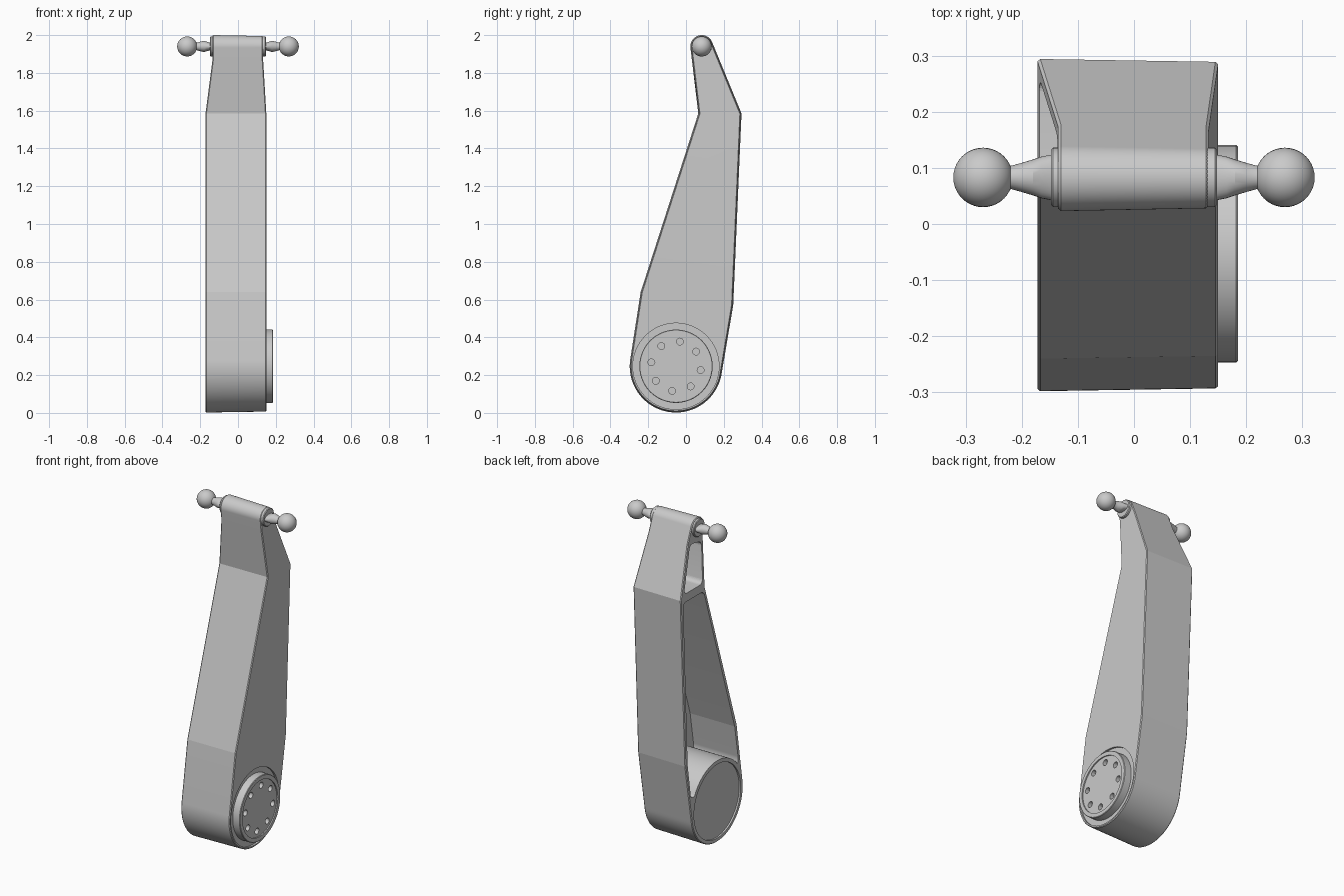
import bpy, bmesh
from math import sin, cos, pi, radians
from mathutils import Vector, Matrix

cube = bpy.data.objects.get("Cube")
if cube:
    bpy.data.objects.remove(cube)

grey = bpy.data.materials.new("plain_grey")
grey.use_nodes = True
COLOUR = (0.59, 0.59, 0.59, 1)
grey.diffuse_color = COLOUR
grey.node_tree.nodes["Principled BSDF"].inputs["Base Color"].default_value = COLOUR

LEFT, RIGHT = 0.15, -0.172       # side planes of the arm
HUB = (-0.053, 0.247)            # hub centre in y, z
PIN = (0.083, 1.94)              # pin centre in y, z


def arc(centre, r, a, b, n):
    angles = [radians(a + (b - a) * i / n) for i in range(n + 1)]
    return [(centre[0] + r * cos(t), centre[1] + r * sin(t)) for t in angles]


def circle(centre, r, n=96):
    return arc(centre, r, 0, 360, n)[:-1]


def neighbours(points):
    pts = [Vector(p) for p in points]
    return zip(pts[-1:] + pts[:-1], pts, pts[1:] + pts[:1])


def shrink(points, d):
    """Move an anticlockwise outline inwards by d."""
    out = []
    for a, b, c in neighbours(points):
        u, v = (b - a).normalized(), (c - b).normalized()
        n, m = Vector((u.y, -u.x)), Vector((v.y, -v.x))
        out.append(b - (n + m) * d / (1 + n.dot(m)))
    return out


def fillet(points, r, steps=8):
    """Round the clear corners of an outline."""
    out = []
    for a, b, c in neighbours(points):
        if (b - a).angle(c - b) < 0.2:
            out.append(b)
            continue
        k = min(r, 0.45 * (a - b).length, 0.45 * (c - b).length)
        p, q = b + (a - b).normalized() * k, b + (c - b).normalized() * k
        for i in range(steps + 1):
            t = i / steps
            out.append(p * (1 - t) ** 2 + b * 2 * t * (1 - t) + q * t * t)
    return out


def ring(bm, points, x):
    return [bm.verts.new((x, p[0], p[1])) for p in points]


def wall(bm, a, b):
    for i in range(len(a)):
        bm.faces.new((a[i - 1], a[i], b[i], b[i - 1]))


def fill(bm, *rings):
    """Fill the first ring flat, leaving the other rings as holes."""
    edges = [bm.edges.get((r[i - 1], r[i])) for r in rings for i in range(len(r))]
    bmesh.ops.triangle_fill(bm, use_beauty=True, edges=edges, normal=(1, 0, 0))


def pocket(bm, points, x0, x1):
    """Sink a walled pocket with a flat floor and return its rim."""
    rim, floor = ring(bm, points, x0), ring(bm, points, x1)
    wall(bm, rim, floor)
    bm.faces.new(floor)
    return rim


def make(name, bm, sharp=30):
    bmesh.ops.recalc_face_normals(bm, faces=bm.faces[:])
    for f in bm.faces:
        f.smooth = True
    for e in bm.edges:
        e.smooth = e.calc_face_angle(0) < radians(sharp)
    mesh = bpy.data.meshes.new(name)
    bm.to_mesh(mesh)
    bm.free()
    mesh.materials.append(grey)
    ob = bpy.data.objects.new(name, mesh)
    bpy.context.collection.objects.link(ob)


def loft(rings, centre, n=32):
    """Skin ellipses given as (x, y radius, z radius)."""
    bm = bmesh.new()
    loops = [ring(bm, [(centre[0] + ry * cos(2 * pi * i / n),
                        centre[1] + rz * sin(2 * pi * i / n)) for i in range(n)], x)
             for x, ry, rz in rings]
    for a, b in zip(loops, loops[1:]):
        wall(bm, a, b)
    bm.faces.new(loops[0])
    bm.faces.new(loops[-1])
    return bm


# Arm: bent outline with chamfered rims, slightly smaller on the left side
outline = (arc(HUB, 0.245, 172, 352, 52) + [(0.25, 0.57), (0.294, 1.585)]
           + arc(PIN, 0.06, 21, 187, 48) + [(0.065, 1.585), (-0.24, 0.64)])
bm = bmesh.new()
shell = [ring(bm, shrink(outline, d), x) for x, d in
         ((RIGHT, 0.004), (RIGHT + 0.005, 0), (LEFT - 0.005, 0.005), (LEFT, 0.009))]
for a, b in zip(shell, shell[1:]):
    wall(bm, a, b)

# Two deep pockets and a shallow drum recess on the right side
lower = arc(HUB, 0.245, 27, 142, 24) + [(-0.252, 0.43), (-0.218, 0.635),
         (0.077, 1.562), (0.271, 1.562), (0.23, 0.57), (0.198, 0.36)]
upper = [(0.083, 1.61), (0.26, 1.61), (0.155, 1.865), (0.05, 1.845)]
fill(bm, shell[0],
     pocket(bm, fillet(lower, 0.03), RIGHT, 0.125),
     pocket(bm, fillet(upper, 0.03), RIGHT, 0.1),
     pocket(bm, circle(HUB, 0.222), RIGHT, RIGHT + 0.01))

# Recess around the hub on the left side
fill(bm, shell[-1], pocket(bm, circle(HUB, 0.228), LEFT, LEFT - 0.012))

# Narrow the arm towards the pin
for height in (1.585, 1.87):
    bmesh.ops.bisect_plane(bm, geom=bm.verts[:] + bm.edges[:] + bm.faces[:],
                           dist=0.002, plane_co=(0, 0, height), plane_no=(0, 0, 1))
for v in bm.verts:
    t = min(max((v.co.z - 1.585) / 0.285, 0), 1)
    if v.co.x > 0.11:
        v.co.x -= t * (LEFT - 0.133)
    elif v.co.x < -0.11:
        v.co.x += t * (-0.135 - RIGHT)
make("arm", bm, 6)

# Hub disc with a raised rim and a ring of eight holes in its face
bm = bmesh.new()
rims = [ring(bm, circle(HUB, r, 80), x) for r, x in
        ((0.194, 0.13), (0.194, 0.182), (0.191, 0.185), (0.168, 0.185), (0.168, 0.178))]
for a, b in zip(rims, rims[1:]):
    wall(bm, a, b)
bm.faces.new(rims[0])
holes = [pocket(bm, circle(c, 0.018, 24), 0.178, 0.155) for c in arc(HUB, 0.132, 81, 396, 7)]
fill(bm, rims[-1], *holes)
make("hub_disc", bm)

# Washer, flattened neck and ball on each end of the pin
turn = Matrix.Rotation(pi / 2, 4, 'Y')
for side, s in (("left", 1), ("right", -1)):
    make(side + "_washer", loft([(s * 0.11, 0.053, 0.053), (s * 0.144, 0.053, 0.053),
                                 (s * 0.148, 0.049, 0.049)], PIN, 48))
    make(side + "_neck", loft([(s * 0.14, 0.042, 0.018), (s * 0.165, 0.037, 0.025),
                               (s * 0.18, 0.032, 0.030), (s * 0.2, 0.026, 0.025),
                               (s * 0.218, 0.021, 0.020), (s * 0.24, 0.022, 0.022)], PIN))
    ball = bmesh.new()
    bmesh.ops.create_uvsphere(ball, u_segments=32, v_segments=20, radius=0.053,
                              matrix=Matrix.Translation(Vector((s * 0.269, *PIN))) @ turn)
    make(side + "_ball", ball)
